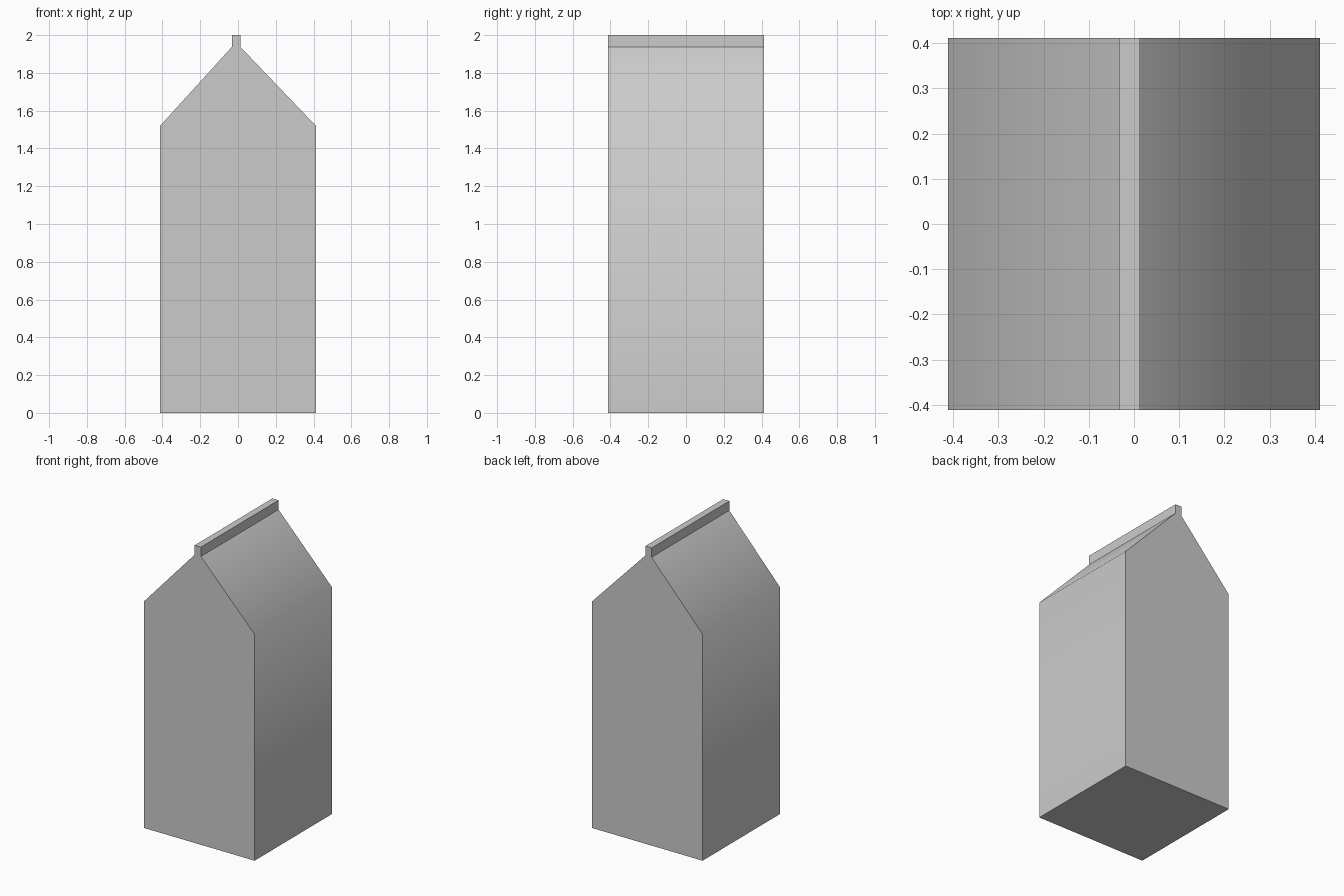
import bpy, bmesh

if "Cube" in bpy.data.objects:
    bpy.data.objects.remove(bpy.data.objects["Cube"])

HALF = 0.412        # half width and half depth
EAVE, RIDGE, TOP = 1.52, 1.937, 2.0
FIN = (-0.033, 0.013)

# carton profile in x/z, counter-clockwise seen from the front
profile = [(-HALF, 0), (HALF, 0), (HALF, EAVE), (FIN[1], RIDGE), (FIN[1], TOP),
           (FIN[0], TOP), (FIN[0], RIDGE), (-HALF, EAVE)]

# extrude the profile from front to back
bm = bmesh.new()
front = bm.faces.new([bm.verts.new((x, -HALF, z)) for x, z in profile])
geom = bmesh.ops.extrude_face_region(bm, geom=[front], use_keep_orig=True)["geom"]
bmesh.ops.translate(bm, vec=(0, 2 * HALF, 0),
                    verts=[g for g in geom if isinstance(g, bmesh.types.BMVert)])
bmesh.ops.recalc_face_normals(bm, faces=bm.faces)

# smooth shading flows only over the eaves, every other edge stays sharp
for face in bm.faces:
    face.smooth = True
for edge in bm.edges:
    edge.smooth = all(abs(v.co.z - EAVE) < 1e-4 for v in edge.verts)

mesh = bpy.data.meshes.new("carton")
bm.to_mesh(mesh)
bm.free()
bpy.context.collection.objects.link(bpy.data.objects.new("carton", mesh))
